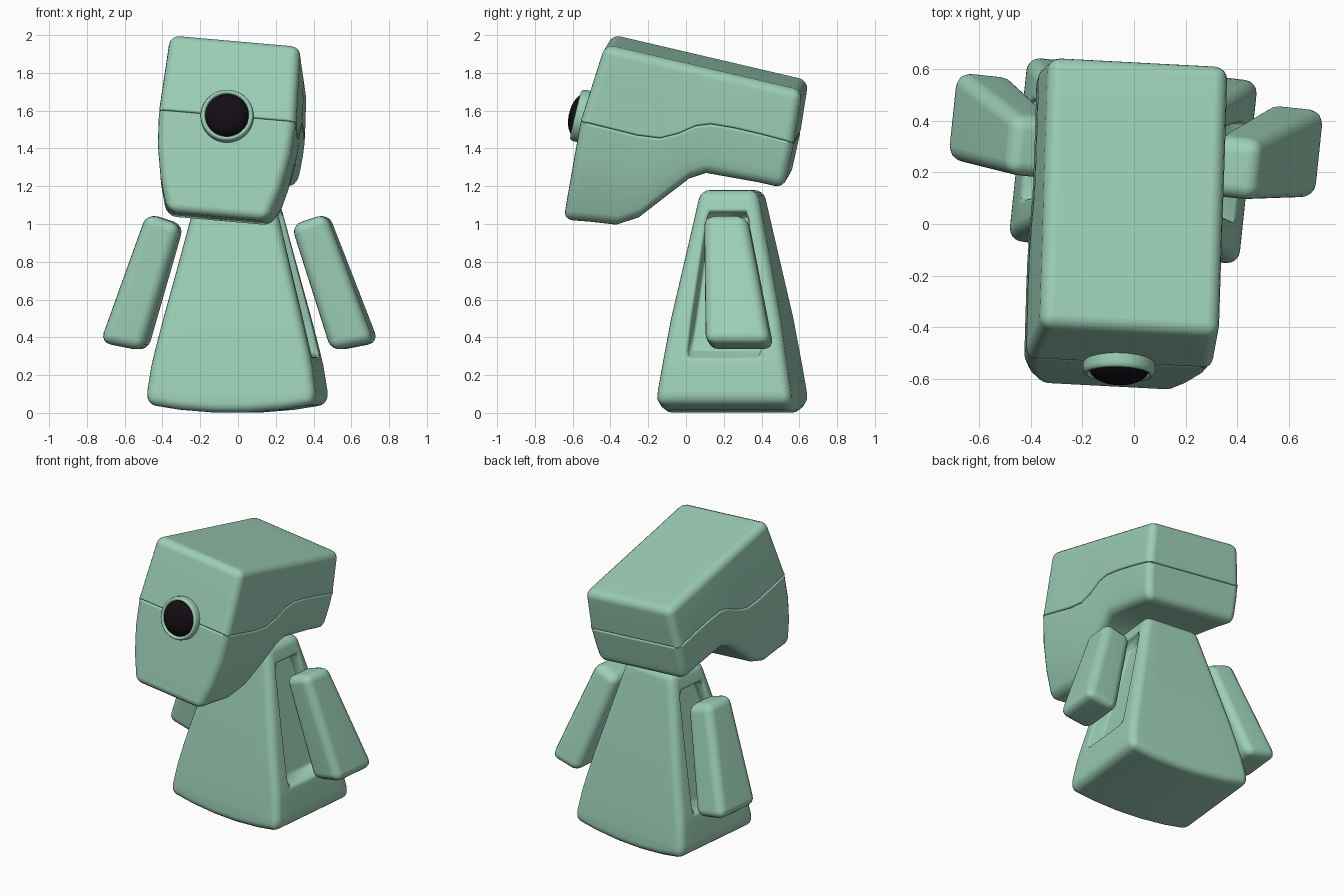
import bpy, bmesh
from math import radians
from mathutils import Matrix, Vector

if "Cube" in bpy.data.objects:
    bpy.data.objects.remove(bpy.data.objects["Cube"])


def material(name, rgb):
    m = bpy.data.materials.new(name)
    m.diffuse_color = (*rgb, 1)
    m.use_nodes = True
    m.node_tree.nodes["Principled BSDF"].inputs["Base Color"].default_value = m.diffuse_color
    return m


MINT = material("mint", (0.33, 0.62, 0.47))
BLACK = material("black", (0.006, 0.004, 0.007))


def lerp(table, x):
    """Piecewise linear lookup in (x, value) pairs."""
    for (x0, a), (x1, b) in zip(table, table[1:]):
        if x <= x1:
            return a + (b - a) * (x - x0) / (x1 - x0)
    return table[-1][1]


def finish(name, bm, mat, matrix, bevel=0):
    bmesh.ops.recalc_face_normals(bm, faces=bm.faces)
    for f in bm.faces:
        f.smooth = True
    mesh = bpy.data.meshes.new(name)
    bm.to_mesh(mesh)
    bm.free()
    mesh.materials.append(mat)
    ob = bpy.data.objects.new(name, mesh)
    bpy.context.collection.objects.link(ob)
    ob.matrix_world = matrix
    if bevel:
        b = ob.modifiers.new("bevel", 'BEVEL')
        b.limit_method = 'WEIGHT'
        b.width, b.segments = bevel, 4
        b.use_clamp_overlap = False
        ob.modifiers.new("normals", 'WEIGHTED_NORMAL')
    return ob


def soft_box(name, us, vs, ws, shape, matrix, bevel, weight=lambda a, b: 0):
    """Gridded box whose grid points (u, v, w) are placed by shape(); box edges are rounded."""
    bm = bmesh.new()
    layer = bm.edges.layers.float.new("bevel_weight_edge")
    axes, verts, grid = (us, vs, ws), {}, {}

    def vert(c):
        if c not in verts:
            verts[c] = bm.verts.new(shape(*c))
            grid[verts[c]] = c
        return verts[c]

    for k in range(3):
        i, j = [n for n in range(3) if n != k]
        for end in (axes[k][0], axes[k][-1]):
            for p0, p1 in zip(axes[i], axes[i][1:]):
                for q0, q1 in zip(axes[j], axes[j][1:]):
                    quad = []
                    for p, q in ((p0, q0), (p1, q0), (p1, q1), (p0, q1)):
                        c = [0, 0, 0]
                        c[i], c[j], c[k] = p, q, end
                        quad.append(vert(tuple(c)))
                    bm.faces.new(quad)
    for e in bm.edges:
        a, b = (grid[v] for v in e.verts)
        rims = sum(a[n] == b[n] and a[n] in (axes[n][0], axes[n][-1]) for n in range(3))
        special = weight(a, b)
        e[layer] = special if special else float(rims >= 2)
    return finish(name, bm, MINT, matrix, bevel)


# Head: two shells meeting at a wavy seam, slightly turned and tilted
head = (Matrix.Translation((-0.035, 0, 1.5)) @ Matrix.Rotation(radians(-3), 4, 'Z')
        @ Matrix.Rotation(radians(5), 4, 'Y') @ Matrix.Translation((0, 0, -1.5)))
SEAM = [(-.54, 1.575), (-.40, 1.54), (-.24, 1.50), (-.12, 1.485), (-.02, 1.51),
        (.07, 1.55), (.15, 1.56), (.27, 1.54), (.42, 1.505), (.59, 1.46)]
CHIN = [(-.64, 1.04), (-.50, 1.03), (-.36, 1.015), (-.24, 1.055), (-.08, 1.18),
        (.03, 1.265), (.12, 1.295), (.26, 1.27), (.40, 1.245), (.535, 1.215)]
stations = list(range(len(SEAM)))


def upper(u, v, w):
    s = Vector(SEAM[v])
    t = (s.x + .54) / 1.13
    p = s.lerp(Vector((-.41 + 1.045 * t, 1.98 - .245 * t)), w)
    return u * (.365 - .018 * w), p.x, p.y


def lower(u, v, w):
    s = Vector(SEAM[v])
    p = s.lerp(Vector(CHIN[v]), w)
    return u * (.365 - .35 * (s.y - p.y) ** 2), p.x, p.y


def seam_edge(a, b):
    return .25 if a[2] == b[2] == 0 and (a[1] == b[1] in (0, 9) or abs(a[0]) == 1 and a[0] == b[0]) else 0


soft_box("head_upper", (-1, 1), stations, (0, .5, 1), upper, head, .05, seam_edge)
soft_box("head_lower", (-1, 1), stations, (0, .33, .66, 1), lower, head, .05, seam_edge)

# Eye: raised ring with a dark domed lens
eye = head @ Matrix.Translation((0, -.545, 1.57)) @ Matrix.Rotation(radians(76.5), 4, 'X')
bm = bmesh.new()
ring = [bm.verts.new((r, 0, z)) for r, z in
        ((.14, -.04), (.14, .02), (.136, .034), (.128, .04), (.12, .038), (.113, .02), (.113, -.02))]
edges = [bm.edges.new(p) for p in zip(ring, ring[1:])]
bmesh.ops.spin(bm, geom=ring + edges, cent=(0, 0, 0), axis=(0, 0, 1),
               angle=radians(360), steps=48, use_merge=True)
bmesh.ops.remove_doubles(bm, verts=bm.verts, dist=1e-5)
finish("eye_ring", bm, MINT, eye)
bm = bmesh.new()
bmesh.ops.create_uvsphere(bm, u_segments=40, v_segments=20, radius=1)
bmesh.ops.transform(bm, verts=bm.verts,
                    matrix=Matrix.Translation((0, 0, .018)) @ Matrix.Diagonal((.116, .116, .058, 1)))
finish("eye_lens", bm, BLACK, eye)

# Body: tapered bell with a curved base and a recess for each arm
turn = Matrix.Translation((-.003, .245, 0)) @ Matrix.Rotation(radians(-6), 4, 'Z')
HALF_X = [(0, .45), (.12, .447), (.25, .428), (.4, .395), (.65, .33), (1.05, .23), (1.18, .195)]
HALF_Y = [(0, .362), (.12, .354), (.5, .292), (1.05, .178), (1.18, .152)]
RIM, FLOOR = (.62, .29, 1.07), (.55, .33, 1.03)


def body(u, v, z):
    x, y = u * lerp(HALF_X, z), v * lerp(HALF_Y, z)
    if abs(u) == 1 and abs(v) <= FLOOR[0] and FLOOR[1] <= z <= FLOOR[2]:
        x -= u * .08
    return x, y, z + (.045 * u * u if z == 0 else 0)


def recess_edge(a, b):
    if a[0] != b[0] or abs(a[0]) != 1:
        return 0
    for side, low, high in (RIM, FLOOR):
        inside = all(abs(c[1]) <= side and low <= c[2] <= high for c in (a, b))
        if inside and (a[1] == b[1] and abs(a[1]) == side or a[2] == b[2] in (low, high)):
            return .24
    return 0


soft_box("body", (-1, -.6, -.2, .2, .6, 1), (-1, -.62, -.55, .55, .62, 1),
         (0, .12, .25, .29, .33, .5, .75, 1.03, 1.07, 1.18), body, turn, .05, recess_edge)

# Arms: slabs flaring outward and backward
for side, name in ((1, "arm_right"), (-1, "arm_left")):
    def arm(u, v, t):
        thick = .098 + .022 * t
        return (side * (.385 + .23 * t + .948 * thick * u),
                .01 + .095 * t + v * (.115 + .06 * t),
                1.025 - .675 * t + .318 * thick * u * (1 - .4 * t))
    soft_box(name, (-1, 1), (-1, 1), (0, .5, 1), arm, turn, .055)
